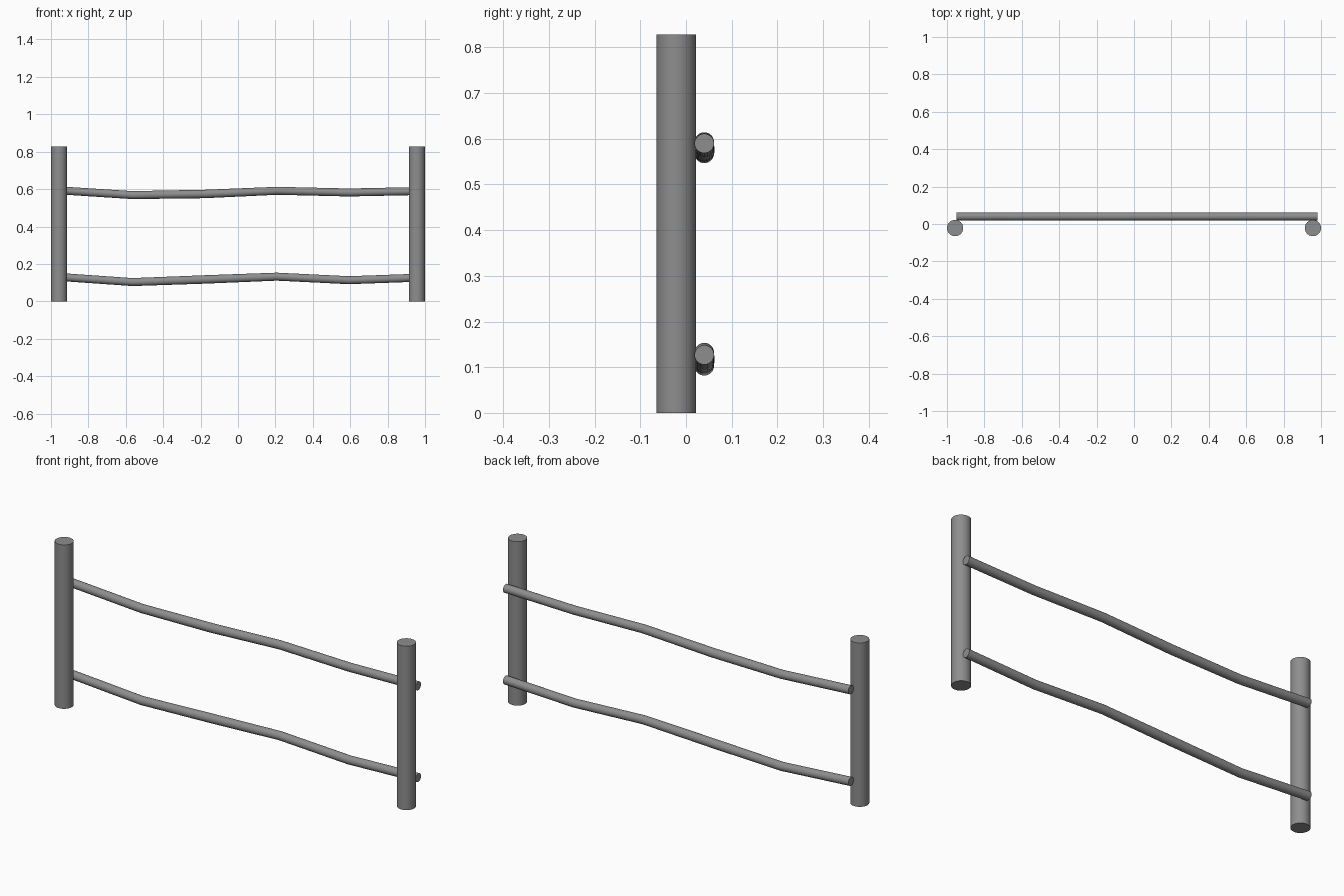
import bpy
import bmesh
from math import cos, sin, tau, radians

cube = bpy.data.objects.get("Cube")
if cube:
    bpy.data.objects.remove(cube, do_unlink=True)

# Single plain grey for all parts
grey = bpy.data.materials.new("plain grey")
grey.use_nodes = True
colour = (0.27, 0.27, 0.27, 1)
grey.diffuse_color = colour
grey.node_tree.nodes["Principled BSDF"].inputs["Base Color"].default_value = colour

SIDES = 32


def finish(obj):
    obj.data.materials.append(grey)
    bpy.ops.object.select_all(action="DESELECT")
    obj.select_set(True)
    bpy.context.view_layer.objects.active = obj
    bpy.ops.object.shade_smooth_by_angle(angle=radians(35))


def post(name, x):
    height = 0.828
    bpy.ops.mesh.primitive_cylinder_add(
        vertices=SIDES, radius=0.0435, depth=height, location=(x, -0.0215, height / 2))
    obj = bpy.context.object
    obj.name = name
    finish(obj)


def rail(name, heights):
    """Loft upright rings along x through evenly spaced centre heights."""
    start, end, y = -0.95, 0.98, 0.04
    bm = bmesh.new()
    rings = []
    for i, z in enumerate(heights):
        x = start + (end - start) * i / (len(heights) - 1)
        r = 0.0225 if i == 2 else 0.0213
        rings.append([bm.verts.new((x, y + r * cos(tau * k / SIDES), z + r * sin(tau * k / SIDES)))
                      for k in range(SIDES)])
    for a, b in zip(rings, rings[1:]):
        for k in range(SIDES):
            n = (k + 1) % SIDES
            bm.faces.new((a[k], a[n], b[n], b[k]))
    bm.faces.new(rings[0])
    bm.faces.new(rings[-1])
    bmesh.ops.recalc_face_normals(bm, faces=bm.faces)
    mesh = bpy.data.meshes.new(name)
    bm.to_mesh(mesh)
    bm.free()
    obj = bpy.data.objects.new(name, mesh)
    bpy.context.collection.objects.link(obj)
    finish(obj)


# Two upright posts
post("left_post", 0.9565)
post("right_post", -0.9565)

# Two wavy rails fixed behind the posts
rail("upper_rail", [0.593, 0.568, 0.574, 0.591, 0.582, 0.59])
rail("lower_rail", [0.13, 0.103, 0.117, 0.132, 0.113, 0.127])
